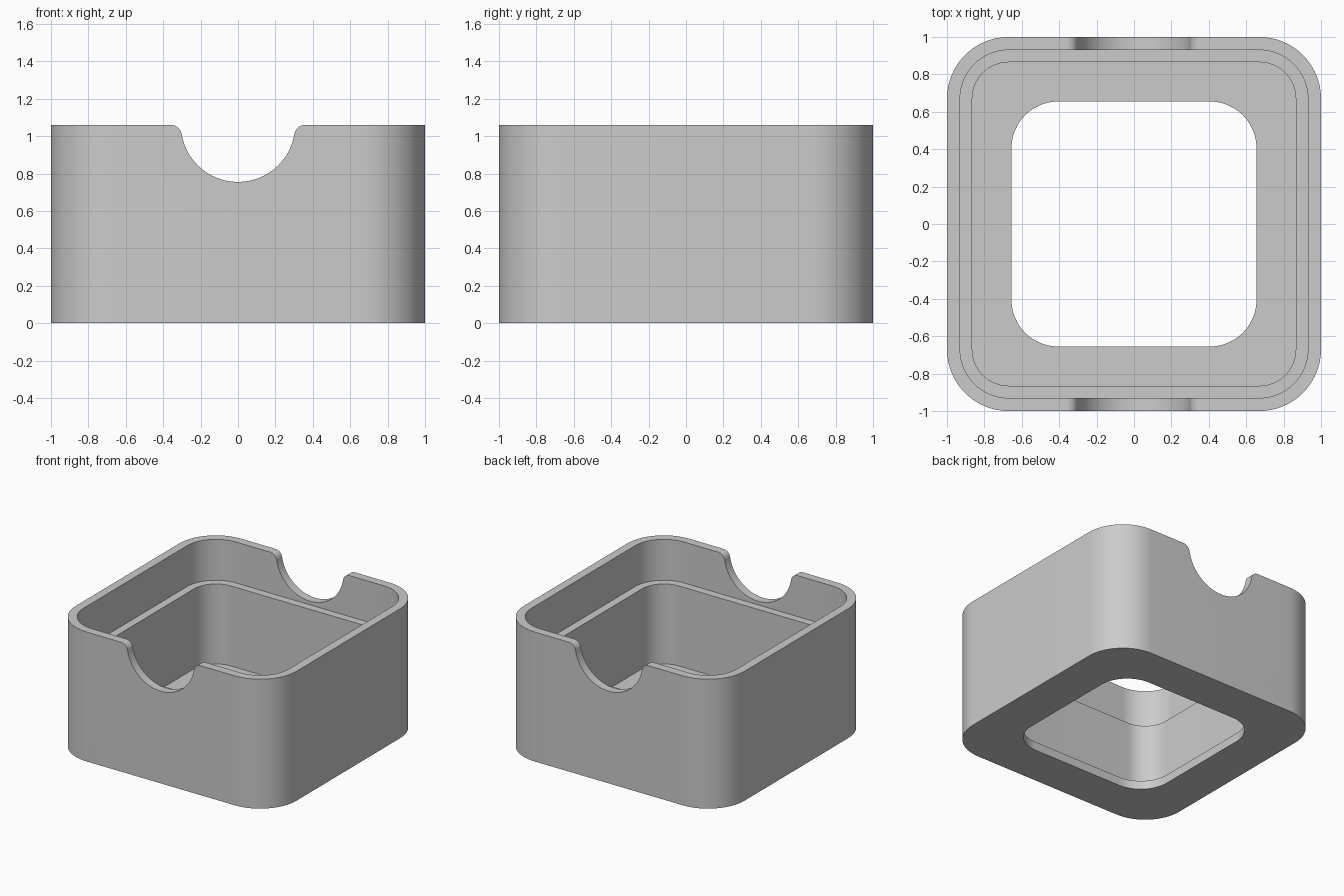
import bpy, bmesh, math

cube = bpy.data.objects.get("Cube")
if cube:
    bpy.data.objects.remove(cube, do_unlink=True)

HEIGHT, LEDGE, FLOOR = 1.06, 0.725, 0.07
CORNER_STEPS = 16

grey = bpy.data.materials.new("grey plastic")
grey.use_nodes = True
colour = (0.6, 0.6, 0.6, 1)
grey.diffuse_color = colour
grey.node_tree.nodes["Principled BSDF"].inputs["Base Color"].default_value = colour


def arc(cx, cy, r, start, end, steps):
    """Points on an arc, angles in degrees."""
    angles = [math.radians(start + (end - start) * i / steps) for i in range(steps + 1)]
    return [(cx + r * math.cos(a), cy + r * math.sin(a)) for a in angles]


def rounded_square(half, r):
    c = half - r
    points = []
    for i, (sx, sy) in enumerate([(1, 1), (-1, 1), (-1, -1), (1, -1)]):
        points += arc(sx * c, sy * c, r, i * 90, i * 90 + 90, CORNER_STEPS)
    return points


def make_object(name, bm):
    bmesh.ops.recalc_face_normals(bm, faces=bm.faces)
    mesh = bpy.data.meshes.new(name)
    bm.to_mesh(mesh)
    bm.free()
    mesh.materials.append(grey)
    obj = bpy.data.objects.new(name, mesh)
    bpy.context.collection.objects.link(obj)
    return obj


# Stepped tray: rounded square rings (half width, corner radius, height)
outer, upper, lower, hole = (1, 0.33), (0.93, 0.26), (0.865, 0.195), (0.655, 0.25)
rings = [(outer, 0), (outer, HEIGHT), (upper, HEIGHT), (upper, LEDGE),
         (lower, LEDGE), (lower, FLOOR), (hole, FLOOR), (hole, 0)]
bm = bmesh.new()
loops = [[bm.verts.new((x, y, z)) for x, y in rounded_square(*size)] for size, z in rings]
for a, b in zip(loops, loops[1:] + loops[:1]):
    for i in range(len(a)):
        j = (i + 1) % len(a)
        bm.faces.new((a[i], a[j], b[j], b[i]))
tray = make_object("tray", bm)

# Finger notch through front and back walls, with rounded lips
R, LIP = 0.305, 0.06
lip_x = math.sqrt((R + LIP) ** 2 - LIP ** 2)
lip_angle = math.degrees(math.atan2(LIP, lip_x))
lip = arc(lip_x, HEIGHT - LIP, LIP, 90, 180 - lip_angle, 10)
bowl = arc(0, HEIGHT, R, -lip_angle, -180 + lip_angle, 48)
profile = ([(lip_x, HEIGHT + 0.2)] + lip + bowl[1:-1]
           + [(-x, z) for x, z in reversed(lip)] + [(-lip_x, HEIGHT + 0.2)])
bm = bmesh.new()
face = bm.faces.new([bm.verts.new((x, -1.2, z)) for x, z in profile])
extruded = bmesh.ops.extrude_face_region(bm, geom=[face])
moved = [v for v in extruded["geom"] if isinstance(v, bmesh.types.BMVert)]
bmesh.ops.translate(bm, verts=moved, vec=(0, 2.4, 0))
cutter = make_object("notch_cutter", bm)
cutter.hide_render = True

cut = tray.modifiers.new("notch", 'BOOLEAN')
cut.operation = 'DIFFERENCE'
cut.solver = 'EXACT'
cut.object = cutter
bpy.ops.object.select_all(action='DESELECT')
tray.select_set(True)
bpy.context.view_layer.objects.active = tray
bpy.ops.object.modifier_apply(modifier=cut.name)
bpy.data.objects.remove(cutter, do_unlink=True)
bpy.ops.object.shade_smooth_by_angle(angle=math.radians(30))
